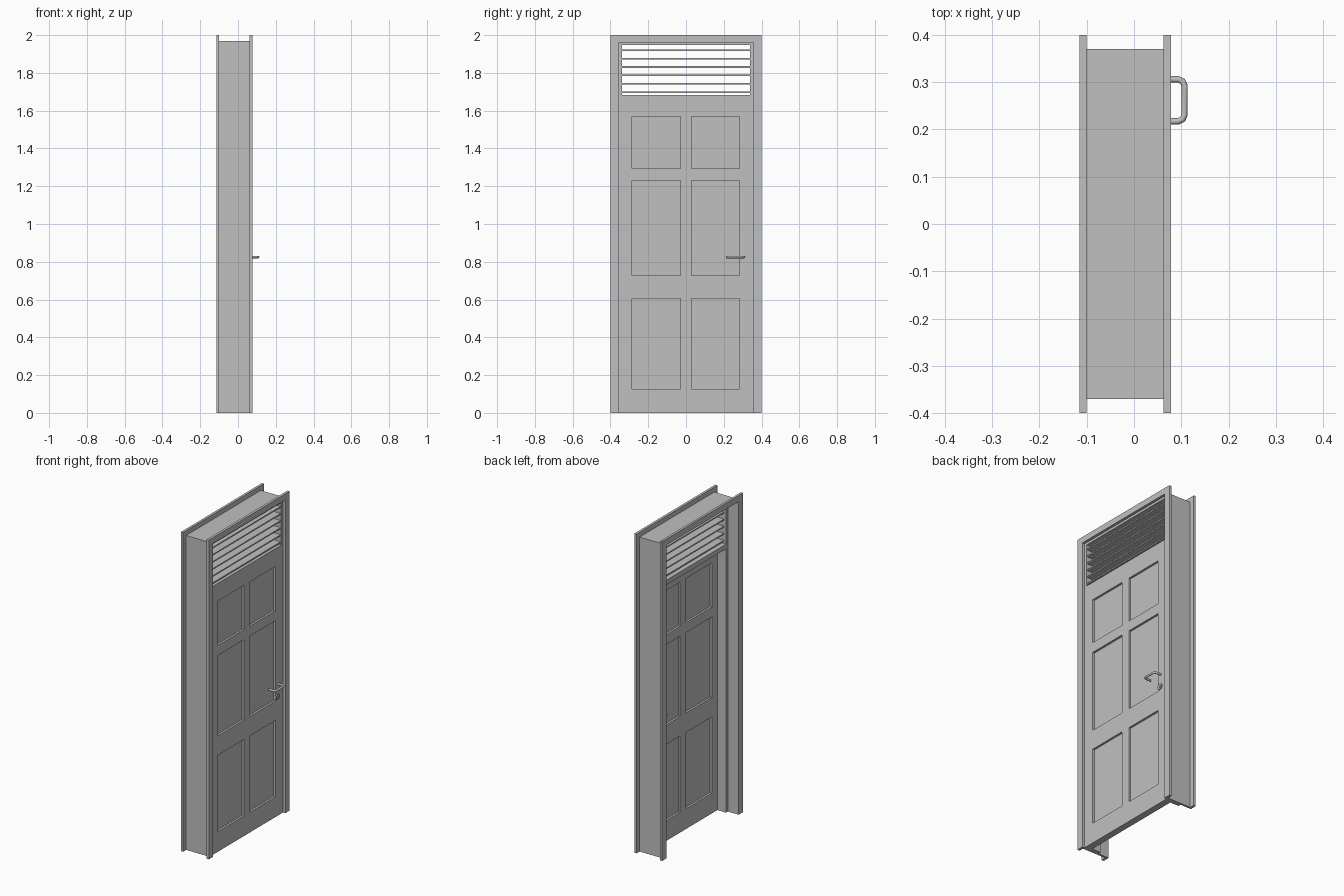
import bpy
import bmesh
from mathutils import Matrix, Vector

cube = bpy.data.objects.get("Cube")
if cube:
    bpy.data.objects.remove(cube, do_unlink=True)

# One painted finish for everything
paint = bpy.data.materials.new("light_grey_paint")
paint.use_nodes = True
paint.diffuse_color = (0.53, 0.53, 0.53, 1)
paint.node_tree.nodes["Principled BSDF"].inputs["Base Color"].default_value = paint.diffuse_color

# Shared dimensions: clear opening and leaf thickness
OPEN_Y, OPEN_Z = 0.357, 1.962
STOP_Y, STOP_Z = 0.339, 1.947
LEAF_BACK, LEAF_FRONT = 0.02, 0.062
SILL = 1.682


def finish(name, bm):
    bmesh.ops.recalc_face_normals(bm, faces=bm.faces)
    mesh = bpy.data.meshes.new(name)
    bm.to_mesh(mesh)
    bm.free()
    mesh.materials.append(paint)
    obj = bpy.data.objects.new(name, mesh)
    bpy.context.collection.objects.link(obj)
    return obj


def box(name, low, high):
    low, high = Vector(low), Vector(high)
    bm = bmesh.new()
    bmesh.ops.create_cube(bm, size=1)
    bmesh.ops.scale(bm, vec=high - low, verts=bm.verts)
    bmesh.ops.translate(bm, vec=(low + high) / 2, verts=bm.verts)
    return finish(name, bm)


def extrude_x(bm, distance):
    out = bmesh.ops.extrude_face_region(bm, geom=bm.faces[:])
    verts = [v for v in out["geom"] if isinstance(v, bmesh.types.BMVert)]
    bmesh.ops.translate(bm, vec=(distance, 0, 0), verts=verts)


def arch(name, x0, x1, outer, inner):
    """Two uprights and a head, open at the floor."""
    (oy, oz), (iy, iz) = outer, inner
    outline = [(-oy, 0), (-oy, oz), (oy, oz), (oy, 0),
               (iy, 0), (iy, iz), (-iy, iz), (-iy, 0)]
    bm = bmesh.new()
    v = [bm.verts.new((x0, y, z)) for y, z in outline]
    for ids in ((0, 1, 6, 7), (1, 2, 5, 6), (2, 3, 4, 5)):
        bm.faces.new([v[i] for i in ids])
    extrude_x(bm, x1 - x0)
    return finish(name, bm)


def disc(name, x0, x1, y, z, radius):
    bm = bmesh.new()
    bmesh.ops.create_cone(bm, cap_ends=True, segments=24, radius1=radius,
                          radius2=radius, depth=abs(x1 - x0),
                          matrix=Matrix.Translation(((x0 + x1) / 2, y, z))
                          @ Matrix.Rotation(1.570796, 4, "Y"))
    return smooth(finish(name, bm))


def smooth(obj):
    bpy.ops.object.select_all(action="DESELECT")
    obj.select_set(True)
    bpy.context.view_layer.objects.active = obj
    bpy.ops.object.shade_smooth_by_angle()
    return obj


# Frame: casings on both wall faces, lining and door stop
arch("front_casing", 0.062, 0.078, (0.4, 2.0), (OPEN_Y, OPEN_Z))
arch("back_casing", -0.115, -0.1, (0.4, 2.0), (OPEN_Y, OPEN_Z))
arch("frame_lining", -0.1, 0.062, (0.37, 1.97), (OPEN_Y, OPEN_Z))
arch("door_stop", -0.04, LEAF_BACK, (OPEN_Y, OPEN_Z), (STOP_Y, STOP_Z))
box("louvre_sill", (-0.04, -STOP_Y, SILL - 0.03), (LEAF_BACK, STOP_Y, SILL))

# Leaf: grid of stiles, rails and panels with an open louvre bay
ys = [-OPEN_Y, -STOP_Y, -0.285, -0.029, 0.029, 0.283, STOP_Y, OPEN_Y]
zs = [0, 0.127, 0.605, 0.727, 1.23, 1.293, 1.57, SILL, STOP_Z, OPEN_Z]
bm = bmesh.new()
grid = [[bm.verts.new((LEAF_BACK, y, z)) for z in zs] for y in ys]
for i in range(len(ys) - 1):
    for j in range(len(zs) - 1):
        if zs[j] == SILL and abs(ys[i] + ys[i + 1]) < 2 * STOP_Y:
            continue
        bm.faces.new((grid[i][j], grid[i + 1][j], grid[i + 1][j + 1], grid[i][j + 1]))
extrude_x(bm, LEAF_FRONT - LEAF_BACK)
bmesh.ops.recalc_face_normals(bm, faces=bm.faces)


def is_panel(face):
    c = face.calc_center_median()
    return (abs(face.normal.x) > 0.9 and 0.029 < abs(c.y) < 0.283
            and any(a < c.z < b for a, b in zip(zs[1:7:2], zs[2:7:2])))


panels = [f for f in bm.faces if is_panel(f)]
bmesh.ops.inset_individual(bm, faces=panels, thickness=0, depth=-0.013)
finish("door_leaf", bm)

# Louvre slats
for n in range(6):
    z = 1.698 + n * 0.0444
    box(f"louvre_slat_{n + 1}", (-0.025, -STOP_Y, z - 0.004), (0.058, STOP_Y, z + 0.004))


# Pull handle: rounded tube between two posts, with a lock cylinder below
def pull_handle(name, base, sign):
    reach = base + sign * 0.045
    near, far, r = 0.217, 0.306, 0.014
    path = [(base, far), (reach - sign * r, far), (reach - sign * r * 0.3, far - r * 0.3),
            (reach, far - r), (reach, near + r), (reach - sign * r * 0.3, near + r * 0.3),
            (reach - sign * r, near), (base, near)]
    curve = bpy.data.curves.new(name, "CURVE")
    curve.dimensions = "3D"
    curve.bevel_depth = 0.0068
    curve.bevel_resolution = 3
    curve.use_fill_caps = True
    spline = curve.splines.new("POLY")
    spline.points.add(len(path) - 1)
    for point, (x, y) in zip(spline.points, path):
        point.co = (x, y, 0.825, 1)
    curve.materials.append(paint)
    obj = bpy.data.objects.new(name, curve)
    bpy.context.collection.objects.link(obj)


for side, base, sign in (("front", LEAF_FRONT, 1), ("back", LEAF_BACK, -1)):
    pull_handle(f"{side}_handle", base, sign)
    disc(f"{side}_lock_ring", base, base + sign * 0.006, 0.302, 0.748, 0.018)
    disc(f"{side}_lock_core", base, base + sign * 0.01, 0.302, 0.748, 0.01)
